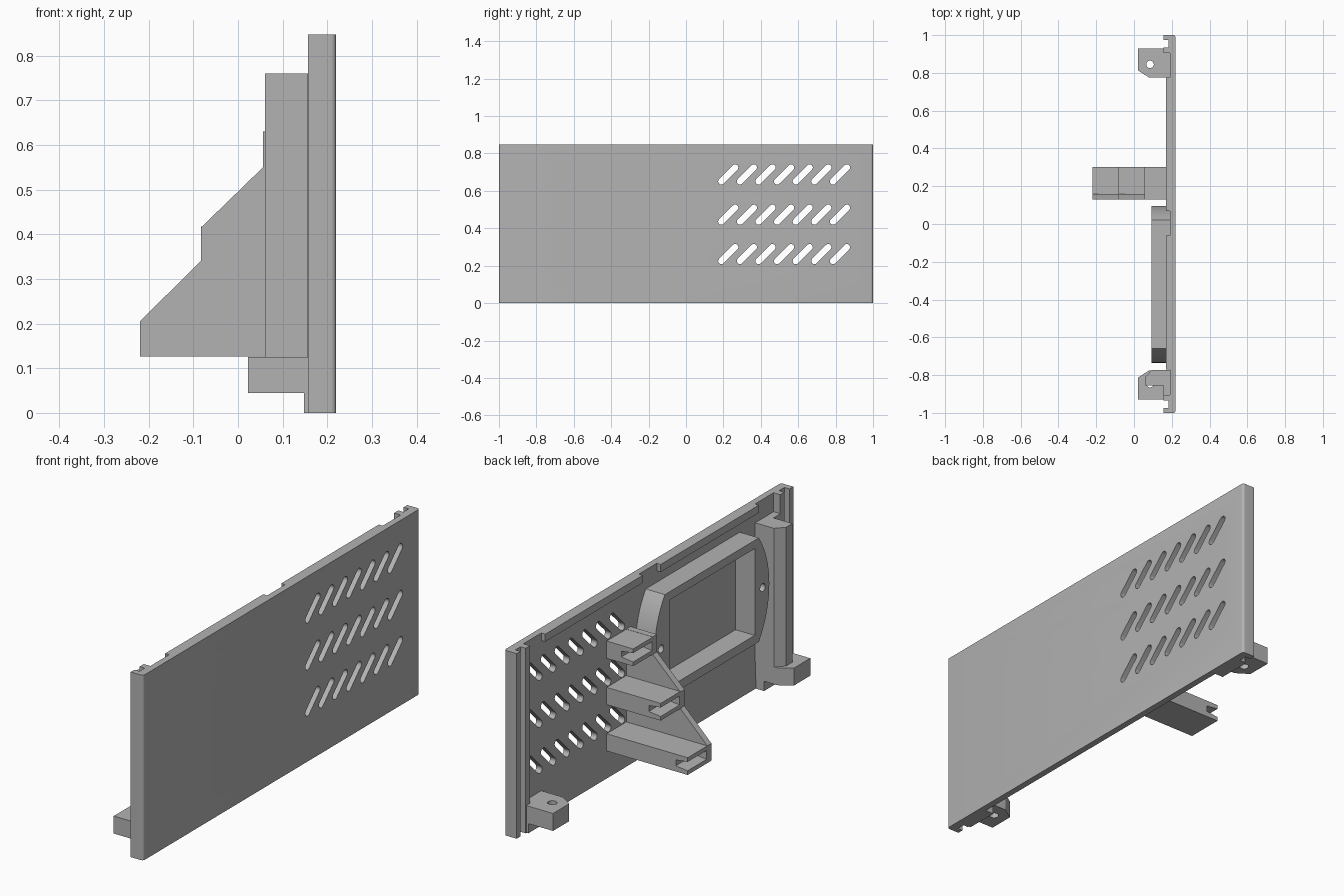
import bpy, bmesh, math
from mathutils import Vector

old = bpy.data.objects.get("Cube")
if old:
    bpy.data.objects.remove(old, do_unlink=True)

grey = bpy.data.materials.new("plain grey")
grey.use_nodes = True
grey.diffuse_color = (0.45, 0.45, 0.45, 1)
grey.node_tree.nodes["Principled BSDF"].inputs["Base Color"].default_value = (0.45, 0.45, 0.45, 1)

HEIGHT, OUT, WALL = 0.847, 0.22, 0.19
PLACE = {"x": lambda a, b, t: (t, a, b),
         "y": lambda a, b, t: (a, t, b),
         "z": lambda a, b, t: (a, b, t)}


def prisms(name, outlines, axis, lo, hi):
    """Extrude one or more 2D outlines along an axis into one object."""
    bm = bmesh.new()
    for pts in outlines:
        ends = [[bm.verts.new(PLACE[axis](a, b, t)) for a, b in pts] for t in (lo, hi)]
        bm.faces.new(ends[0])
        bm.faces.new(ends[1])
        n = len(pts)
        for i in range(n):
            j = (i + 1) % n
            bm.faces.new((ends[0][i], ends[0][j], ends[1][j], ends[1][i]))
    bmesh.ops.recalc_face_normals(bm, faces=bm.faces)
    me = bpy.data.meshes.new(name)
    bm.to_mesh(me)
    bm.free()
    me.materials.append(grey)
    ob = bpy.data.objects.new(name, me)
    bpy.context.collection.objects.link(ob)
    return ob


def rect(a0, a1, b0, b1):
    return [(a0, b0), (a1, b0), (a1, b1), (a0, b1)]


def arc(ca, cb, r, start, end, n):
    return [(ca + r * math.cos(math.radians(start + (end - start) * i / n)),
             cb + r * math.sin(math.radians(start + (end - start) * i / n))) for i in range(n + 1)]


def circle(a, b, r):
    return arc(a, b, r, 0, 345, 23)


def cut(ob, cutter):
    """Subtract the cutter, then discard it."""
    cutter.hide_render = True
    mod = ob.modifiers.new("cut", "BOOLEAN")
    mod.operation, mod.solver, mod.object = "DIFFERENCE", "EXACT", cutter
    bpy.context.view_layer.objects.active = ob
    bpy.ops.object.modifier_apply(modifier=mod.name)
    bpy.data.objects.remove(cutter, do_unlink=True)


def smooth(ob):
    bpy.ops.object.select_all(action="DESELECT")
    ob.select_set(True)
    bpy.context.view_layer.objects.active = ob
    bpy.ops.object.shade_smooth_by_angle(angle=math.radians(30))


# Panel with rounded outer corners, end lips and slide grooves
half = arc(OUT - 0.012, 0.988, 0.012, 0, 90, 5) + [
    (0.157, 1), (0.157, 0.973), (0.183, 0.973), (0.183, 0.935),
    (0.157, 0.935), (0.157, 0.905), (WALL, 0.905)]
panel = prisms("panel", [half + [(x, -y) for x, y in reversed(half)]], "z", 0, HEIGHT)

# Slanted vent slots
slots = []
for z in (0.262, 0.473, 0.688):
    for i in range(7):
        y = 0.226 + i * 0.0995
        slots.append(arc(y + 0.037, z + 0.037, 0.017, -45, 135, 8)
                     + arc(y - 0.037, z - 0.037, 0.017, 135, 315, 8))
cut(panel, prisms("slot_cutter", slots, "x", 0.1, 0.3))
smooth(panel)

# Top rim, interrupted by notches
prisms("top_rim", [rect(0.17, WALL + 0.002, 0.07, 0.775),
                   rect(0.17, WALL + 0.002, -0.77, -0.06)], "z", 0.812, HEIGHT)

# Corner mounting brackets with screw holes
for side, name in ((1, "back_bracket"), (-1, "front_bracket")):
    plan = [(0.195, 0.775), (0.08, 0.775), (0.022, 0.813), (0.022, 0.93), (0.195, 0.93)]
    bracket = prisms(name, [[(x, y * side) for x, y in plan]], "z", 0.045, 0.125)
    cut(bracket, prisms("hole_cutter", [circle(0.085, 0.845 * side, 0.02)], "z", 0, 0.2))
    smooth(bracket)
    foot = sorted((0.776 * side, 0.929 * side))
    prisms(name + "_foot", [rect(0.148, 0.195, *foot)], "z", 0, 0.046)

# Upright column on the front bracket
prisms("column", [[(0.195, -0.772), (0.095, -0.772), (0.06, -0.81), (0.06, -0.855),
                   (0.156, -0.855), (0.156, -0.91), (0.195, -0.91)]], "z", 0.125, 0.76)

# Round-sided frame with a rectangular opening and two screw holes
FY, FZ, FR = -0.32, 0.522, 0.415
a = math.degrees(math.acos(0.34 / FR))
frame = prisms("frame", [arc(FY, FZ, FR, -a, a, 16) + arc(FY, FZ, FR, 180 - a, 180 + a, 16)],
               "x", 0.093, 0.195)
cut(frame, prisms("opening_cutter", [rect(-0.63, -0.015, 0.325, 0.722),
                                     circle(FY - 0.367, FZ, 0.018),
                                     circle(FY + 0.367, FZ, 0.018)], "x", 0, 0.3))
smooth(frame)

# Stepped stand: a thin gusset and three arms with slotted tips
prisms("stand_gusset", [[(0.195, 0.126), (-0.22, 0.126), (-0.22, 0.205), (-0.083, 0.34),
                         (-0.083, 0.415), (0.056, 0.55), (0.056, 0.63), (0.195, 0.63)]],
       "y", 0.13, 0.16)
for name, tip, z in (("lower", -0.22, 0.126), ("middle", -0.083, 0.338), ("upper", 0.056, 0.55)):
    arm = prisms(name + "_arm", [rect(tip, 0.195, z, z + 0.079)], "y", 0.159, 0.302)
    mouth = [(tip - 0.01, z + 0.018), (tip + 0.06, z + 0.026),
             (tip + 0.06, z + 0.053), (tip - 0.01, z + 0.061)]
    cut(arm, prisms("mouth_cutter", [mouth], "y", 0.165, 0.4))
